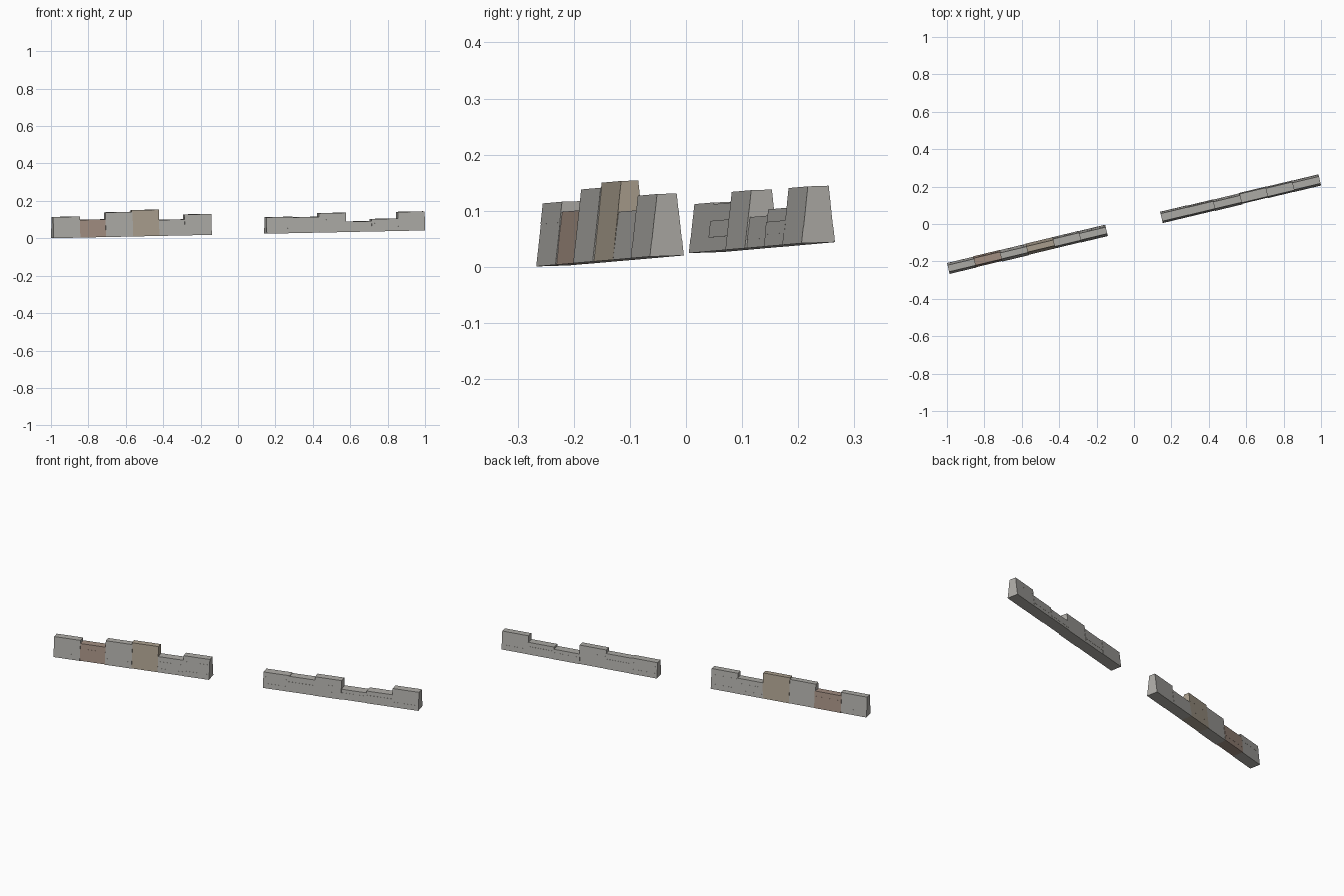
import bpy, bmesh, math, random
from mathutils import Vector

if "Cube" in bpy.data.objects:
    bpy.data.objects.remove(bpy.data.objects["Cube"])

random.seed(4)
START, END = Vector((0.147, 0.034)), Vector((0.993, 0.237))
AXIS = (END - START).normalized()
SIDE = Vector((-AXIS.y, AXIS.x))
BASE_HALF, BATTER = 0.0305, 0.11


def material(name, rgb):
    m = bpy.data.materials.new(name)
    m.diffuse_color = (*rgb, 1)
    m.use_nodes = True
    m.node_tree.nodes["Principled BSDF"].inputs["Base Color"].default_value = m.diffuse_color
    return m


GREY = material("grey_stone", (0.42, 0.41, 0.385))
BROWN = material("brown_stone", (0.36, 0.27, 0.22))
TAN = material("tan_stone", (0.40, 0.345, 0.27))


def ground(p):
    # gently sloping footing plane
    return 0.0225 + 0.0125 * p.x + 0.035 * p.y


def wall_section(name, a, b, height, shift, mat):
    """Battered section with three stone courses, lofted from rectangles."""
    bm = bmesh.new()
    levels = [0, 0.30 + random.uniform(-.05, .05), 0.68 + random.uniform(-.05, .05), 1]
    rings = []
    for lo, hi in zip(levels, levels[1:]):
        swell = random.uniform(-0.0008, 0.0008)
        for t in (lo, hi):
            half = BASE_HALF - BATTER * height * t + swell
            ring = []
            for c, s in ((a, -1), (b, -1), (b, 1), (a, 1)):
                p = c + SIDE * (s * half + shift)
                ring.append(bm.verts.new((p.x, p.y, ground(p) + height * t)))
            rings.append(ring)
    for r0, r1 in zip(rings, rings[1:]):
        for i in range(4):
            j = (i + 1) % 4
            bm.faces.new((r0[i], r0[j], r1[j], r1[i]))
    bm.faces.new(rings[0][::-1])
    bm.faces.new(rings[-1])
    bmesh.ops.recalc_face_normals(bm, faces=bm.faces)
    mesh = bpy.data.meshes.new(name)
    bm.to_mesh(mesh)
    bm.free()
    mesh.materials.append(mat)
    bpy.context.collection.objects.link(bpy.data.objects.new(name, mesh))


# two ruined wall runs with a gap between: section heights, left to right
walls = {
    "left_wall": (-END, -START, (.112, .094, .131, .140, .085, .111), {1: BROWN, 3: TAN}),
    "right_wall": (START, END, (.087, .084, .103, .055, .066, .101), {}),
}
for name, (p, q, heights, colours) in walls.items():
    n = len(heights)
    for i, h in enumerate(heights):
        a = p.lerp(q, i / n) - AXIS * (0.002 if i else 0)
        b = p.lerp(q, (i + 1) / n) + AXIS * (0.002 if i < n - 1 else 0)
        wall_section(f"{name}_section_{i + 1}", a, b, h,
                     random.uniform(-0.0015, 0.0015), colours.get(i, GREY))
